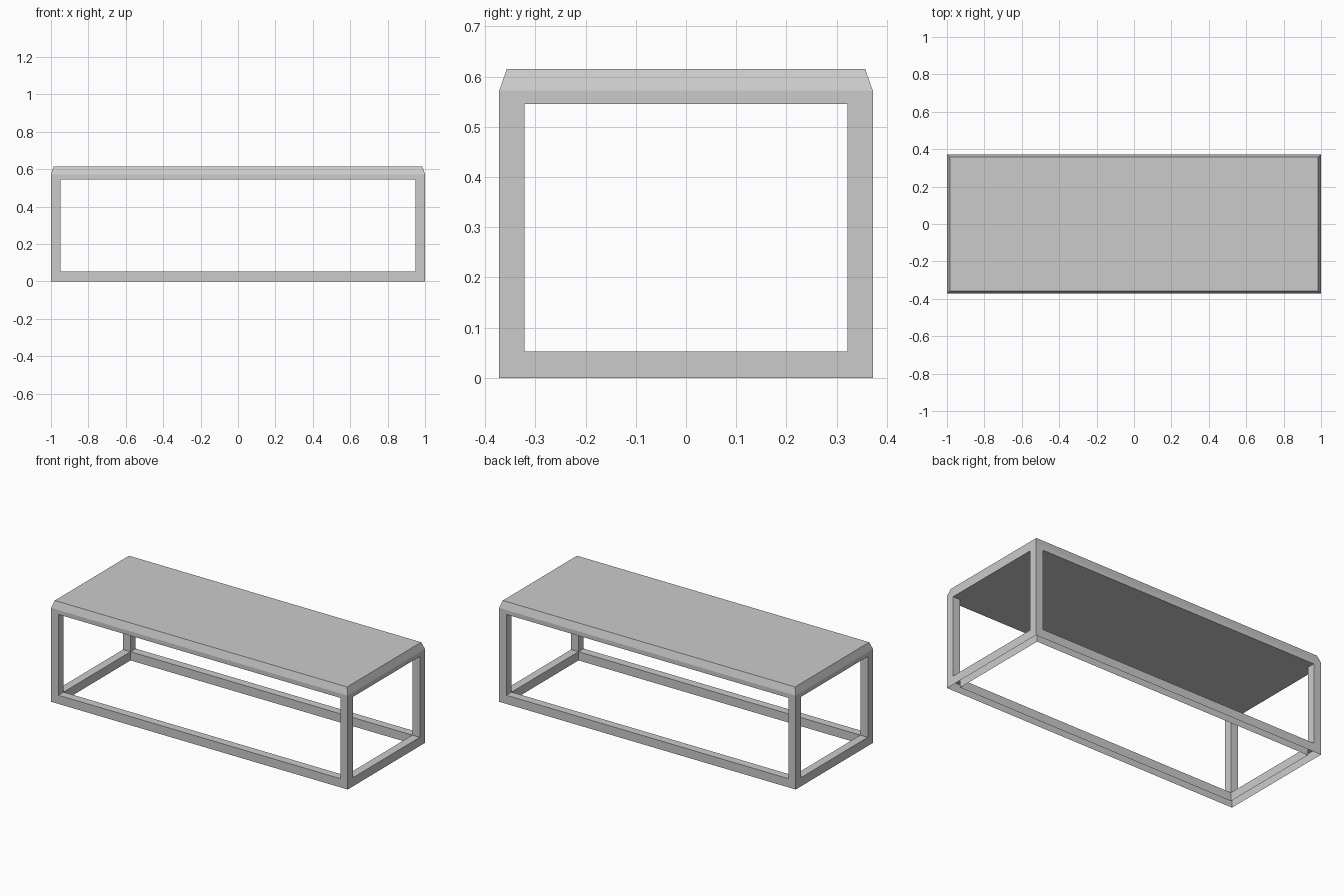
import bpy, bmesh, math

if "Cube" in bpy.data.objects:
    bpy.data.objects.remove(bpy.data.objects["Cube"])

# Table dimensions: grid lines where posts, rails and slab meet
HX, HY, BAR, CHAMFER = 1.0, 0.372, 0.05, 0.015
XS = [-HX, -HX + BAR, HX - BAR, HX]
YS = [-HY, -HY + BAR, HY - BAR, HY]
ZS = [0.0, 0.053, 0.545, 0.572, 0.615]


def solid(i, j, k):
    if not (0 <= i < 3 and 0 <= j < 3 and 0 <= k < 4):
        return False
    if k == 0:                       # bottom rail ring
        return not (i == 1 and j == 1)
    if k == 1:                       # four corner posts
        return i != 1 and j != 1
    return True                      # slab and chamfered top


def point(i, j, k):
    x, y = XS[i], YS[j]
    if k == 4:                       # top surface pulled in for the chamfer
        if i in (0, 3):
            x -= math.copysign(CHAMFER, x)
        if j in (0, 3):
            y -= math.copysign(CHAMFER, y)
    return x, y, ZS[k]


bm = bmesh.new()
verts = {}


def vert(key):
    if key not in verts:
        verts[key] = bm.verts.new(point(*key))
    return verts[key]


# Skin every exposed side of the solid cells; the floor side stays open
for i in range(3):
    for j in range(3):
        for k in range(4):
            if not solid(i, j, k):
                continue
            for axis in range(3):
                for side in (0, 1):
                    n = [i, j, k]
                    n[axis] += 2 * side - 1
                    if solid(*n) or n[2] < 0:
                        continue
                    u, v = (axis + 1) % 3, (axis + 2) % 3
                    corners = []
                    for du, dv in ((0, 0), (1, 0), (1, 1), (0, 1)):
                        c = [i, j, k]
                        c[axis] += side
                        c[u] += du
                        c[v] += dv
                        corners.append(vert(tuple(c)))
                    bm.faces.new(corners if side else corners[::-1])

mesh = bpy.data.meshes.new("table_shell")
bm.to_mesh(mesh)
bm.free()
table = bpy.data.objects.new("table_shell", mesh)
bpy.context.collection.objects.link(table)
